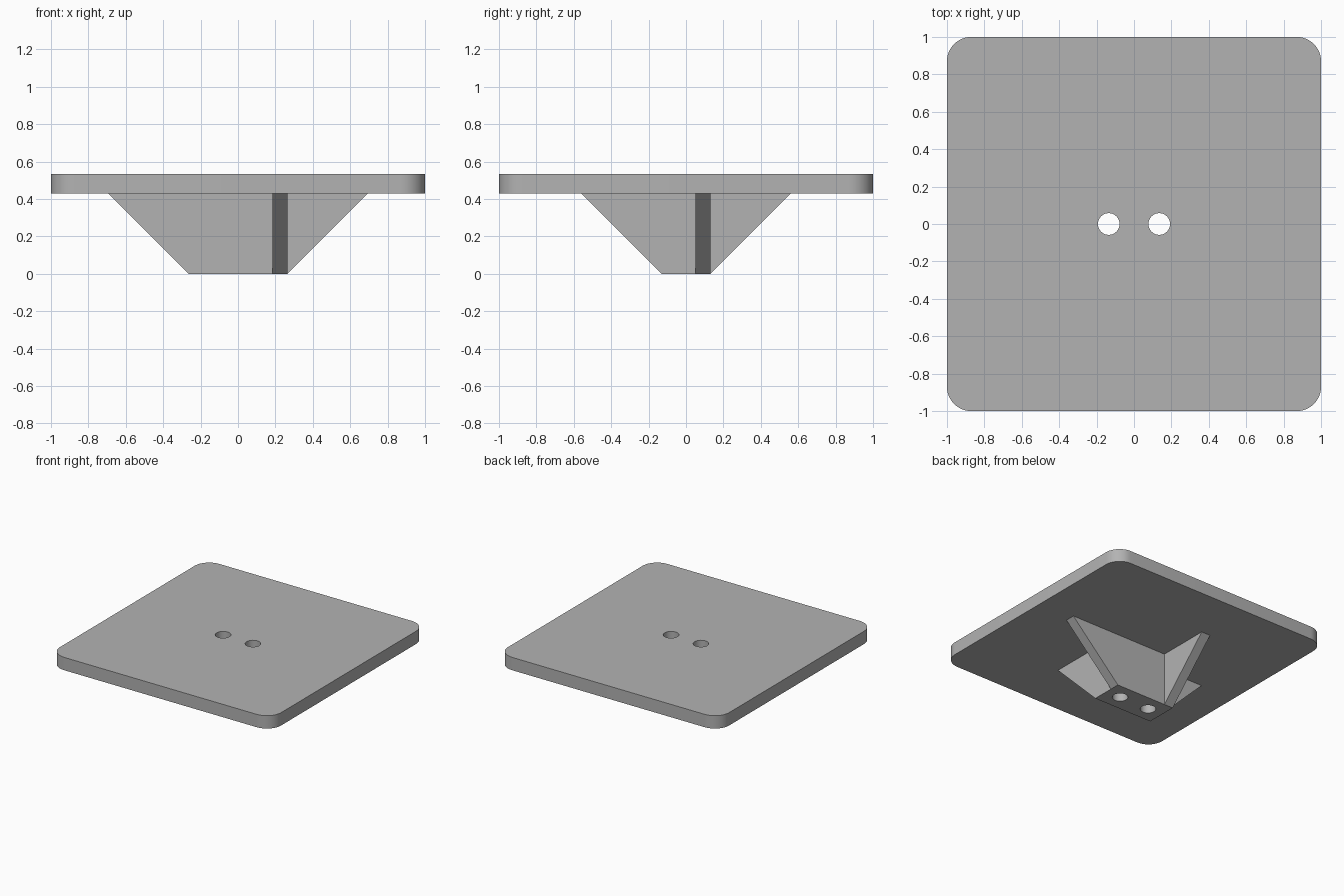
import bpy, bmesh, math
from mathutils import Matrix

cube = bpy.data.objects.get("Cube")
if cube:
    bpy.data.objects.remove(cube, do_unlink=True)

PLATE_Z, TOP_Z = 0.43, 0.535
HALF_X, HALF_Y = 0.265, 0.13
RIB = 0.08
CORNER = 0.13
HOLE_X, HOLE_R = 0.135, 0.058

grey = bpy.data.materials.new("plain grey")
grey.use_nodes = True
color = (0.45, 0.45, 0.45, 1)
grey.diffuse_color = color
grey.node_tree.nodes["Principled BSDF"].inputs["Base Color"].default_value = color


def prism(name, outline, vector, matrix=Matrix()):
    """Extrude a closed outline along a vector."""
    bm = bmesh.new()
    face = bm.faces.new([bm.verts.new(p) for p in outline])
    new = bmesh.ops.extrude_face_region(bm, geom=[face])["geom"]
    bmesh.ops.translate(bm, vec=vector, verts=[v for v in new if isinstance(v, bmesh.types.BMVert)])
    bmesh.ops.transform(bm, matrix=matrix, verts=bm.verts)
    bmesh.ops.recalc_face_normals(bm, faces=bm.faces)
    mesh = bpy.data.meshes.new(name)
    bm.to_mesh(mesh)
    bm.free()
    mesh.materials.append(grey)
    obj = bpy.data.objects.new(name, mesh)
    bpy.context.collection.objects.link(obj)
    return obj


def modify(obj, kind, other):
    """Apply a boolean with another object, which is then removed."""
    mod = obj.modifiers.new("boolean", 'BOOLEAN')
    mod.operation, mod.object, mod.solver = kind, other, 'EXACT'
    bpy.context.view_layer.objects.active = obj
    bpy.ops.object.modifier_apply(modifier=mod.name)
    bpy.data.objects.remove(other, do_unlink=True)


def arc(cx, cy, r, start, sweep, steps, z):
    return [(cx + r * math.cos(start + sweep * i / steps),
             cy + r * math.sin(start + sweep * i / steps), z) for i in range(steps + 1)]


# Rounded square plate
inner = 1 - CORNER
outline = []
for k, (sx, sy) in enumerate([(1, 1), (-1, 1), (-1, -1), (1, -1)]):
    outline += arc(sx * inner, sy * inner, CORNER, k * math.pi / 2, math.pi / 2, 12, PLATE_Z)
plate = prism("plate", outline, (0, 0, TOP_Z - PLATE_Z))

# Central block under the plate
block = prism("block", [(-HALF_X, -HALF_Y, 0), (HALF_X, -HALF_Y, 0),
                        (HALF_X, HALF_Y, 0), (-HALF_X, HALF_Y, 0)], (0, 0, PLATE_Z))

# Drill two holes through both
for obj in (plate, block):
    for x in (-HOLE_X, HOLE_X):
        circle = arc(x, 0, HOLE_R, 0, math.tau, 40, -0.1)[:-1]
        modify(obj, 'DIFFERENCE', prism("hole_cutter", circle, (0, 0, 1)))

# Four triangular ribs, arranged as a pinwheel
for turn, names in ((0, ("left_rib", "front_rib")), (math.pi, ("right_rib", "back_rib"))):
    spin = Matrix.Rotation(turn, 4, 'Z')
    prism(names[0], [(HALF_X, HALF_Y, 0), (HALF_X, HALF_Y, PLATE_Z),
                     (HALF_X + PLATE_Z, HALF_Y, PLATE_Z)], (0, -RIB, 0), spin)
    prism(names[1], [(HALF_X, -HALF_Y, 0), (HALF_X, -HALF_Y, PLATE_Z),
                     (HALF_X, -HALF_Y - PLATE_Z, PLATE_Z)], (-RIB, 0, 0), spin)

# Smooth corners and hole walls, crisp edges
for obj in (plate, block):
    bpy.ops.object.select_all(action='DESELECT')
    obj.select_set(True)
    bpy.context.view_layer.objects.active = obj
    bpy.ops.object.shade_smooth_by_angle(angle=math.radians(30))
